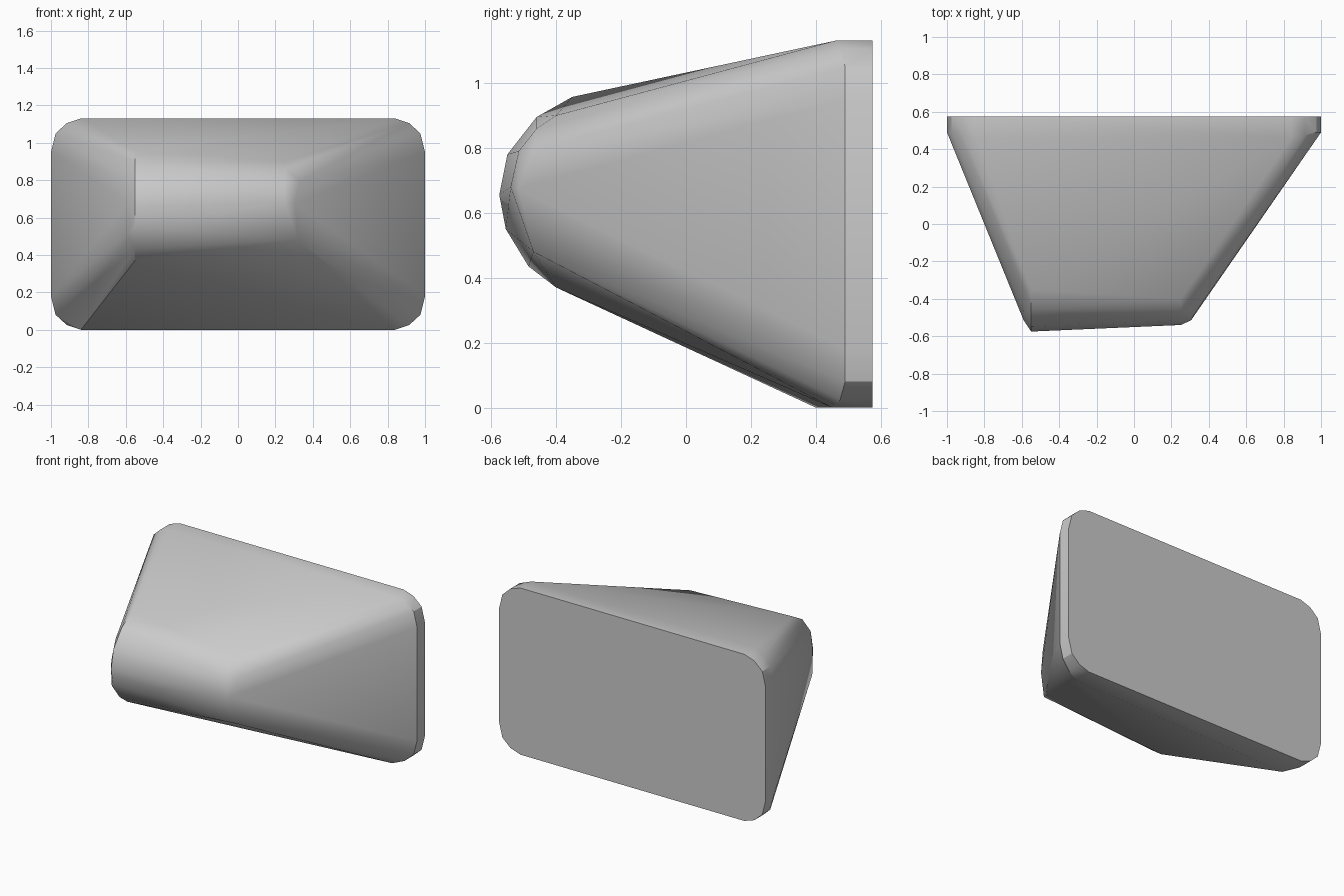
import bpy
import bmesh
import math

cube = bpy.data.objects.get("Cube")
if cube:
    bpy.data.objects.remove(cube, do_unlink=True)

# Plain grey material
grey = bpy.data.materials.new("stone grey")
grey.use_nodes = True
colour = (0.6, 0.6, 0.6, 1.0)
grey.diffuse_color = colour
grey.node_tree.nodes["Principled BSDF"].inputs["Base Color"].default_value = colour

# Back rim: rounded rectangle, one corner mirrored to all four
HEIGHT = 1.13
corner = [(1.0, 0.385), (0.975, 0.485), (0.915, 0.54), (0.84, 0.565)]
points = []
for sx in (-1, 1):
    for sz in (-1, 1):
        for i, (x, z) in enumerate(corner):
            px, pz = sx * x, HEIGHT / 2 + sz * z
            # short straight band behind the taper
            front_y = 0.49 if i < 2 else 0.475
            if i == 3:
                front_y = 0.46 if sz > 0 else (0.40 if sx < 0 else 0.45)
            points += [(px, 0.575, pz), (px, front_y, pz)]

# Nose, right end: rounded (y, z) profile and its narrower outer cap
for y, z in [(-0.35, 0.957), (-0.46, 0.895), (-0.55, 0.78), (-0.575, 0.655),
             (-0.555, 0.55), (-0.485, 0.435), (-0.40, 0.37)]:
    points.append((-0.55, y, z))
for y, z in [(-0.47, 0.81), (-0.515, 0.68), (-0.51, 0.51)]:
    points.append((-0.59, y, z))

# Nose, left end: smaller and set further back
for y, z in [(-0.40, 0.90), (-0.46, 0.86), (-0.515, 0.79), (-0.54, 0.68)]:
    points.append((0.25, y, z))
points += [(0.33, -0.47, 0.795), (0.305, -0.515, 0.675), (0.32, -0.47, 0.48)]

# Tapered block: skin stretched over rim and nose
bm = bmesh.new()
for p in points:
    bm.verts.new(p)
bmesh.ops.convex_hull(bm, input=bm.verts[:])
loose = [v for v in bm.verts if not v.link_faces]
bmesh.ops.delete(bm, geom=loose, context='VERTS')
bmesh.ops.dissolve_limit(bm, angle_limit=math.radians(0.5),
                         verts=bm.verts[:], edges=bm.edges[:])
bmesh.ops.recalc_face_normals(bm, faces=bm.faces[:])
mesh = bpy.data.meshes.new("tapered_block")
bm.to_mesh(mesh)
bm.free()
mesh.materials.append(grey)
block = bpy.data.objects.new("tapered_block", mesh)
bpy.context.collection.objects.link(block)

# Smooth rounded edges, crisp corners
bpy.ops.object.select_all(action='DESELECT')
block.select_set(True)
bpy.context.view_layer.objects.active = block
bpy.ops.object.shade_smooth_by_angle(angle=math.radians(30))
